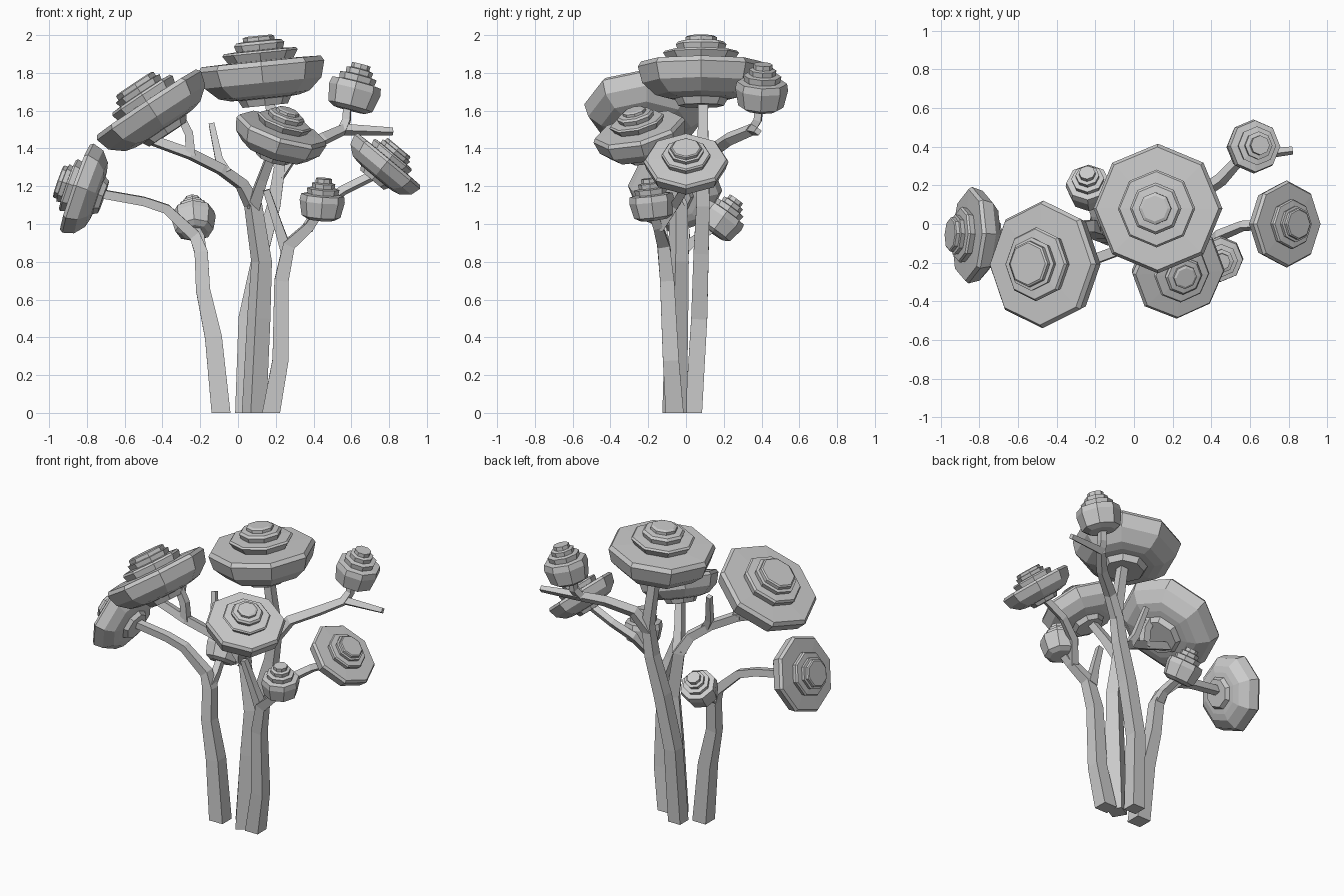
import bpy, bmesh, math
from mathutils import Vector


def finish(bm, name):
    bmesh.ops.recalc_face_normals(bm, faces=bm.faces)
    me = bpy.data.meshes.new(name)
    bm.to_mesh(me)
    bm.free()
    ob = bpy.data.objects.new(name, me)
    bpy.context.collection.objects.link(ob)
    return ob


def skin(bm, rings):
    n = len(rings[0])
    for a, b in zip(rings, rings[1:]):
        for i in range(n):
            j = (i + 1) % n
            bm.faces.new((a[i], a[j], b[j], b[i]))
    bm.faces.new(rings[0][::-1])
    bm.faces.new(rings[-1])


def limb(name, pts, turn=0):
    """Four-sided tapering limb; each point is x, y, z, width."""
    bm = bmesh.new()
    ps = [Vector(p[:3]) for p in pts]
    u = Vector((math.cos(math.radians(turn)), math.sin(math.radians(turn)), 0.01))
    rings = []
    for k, p in enumerate(ps):
        t = (ps[min(k + 1, len(ps) - 1)] - ps[max(k - 1, 0)]).normalized()
        if k == 0 and p.z == 0:
            t = Vector((0, 0, 1))
        if abs(u.dot(t)) > 0.95:
            u = Vector((0, 1, 0))
        u = (u - t * u.dot(t)).normalized()
        v = t.cross(u)
        h = pts[k][3] / 2
        rings.append([bm.verts.new(p + u * a * h + v * b * h)
                      for a, b in ((-1, -1), (1, -1), (1, 1), (-1, 1))])
    skin(bm, rings)
    return finish(bm, name)


# stepped foliage profiles: radius and height as fractions
BASE = [(.36, .02), (.42, .12), (.55, .13), (.72, .17), (.93, .34), (1, .57), (.95, .64)]
TALL = BASE + [(.52, .65), (.6, .76), (.57, .79), (.37, .8), (.4, .88),
               (.36, .92), (.25, .93), (.25, .98), (.2, 1)]
WIDE = BASE + [(.55, .65), (.58, .76), (.55, .8), (.4, .81), (.42, .9),
               (.36, .91), (.36, .98), (.33, 1)]
BUD = [(.6, 0), (.86, .08), (1, .45), (.95, .6), (.68, .62), (.72, .75),
       (.5, .77), (.52, .88), (.36, .9), (.36, 1)]


def canopy(name, center, axis, radius, height, profile):
    bm = bmesh.new()
    rings = []
    for r, z in profile:
        rings.append([bm.verts.new((r * radius * math.cos(i * math.pi / 4),
                                    r * radius * math.sin(i * math.pi / 4),
                                    (z - .4) * height)) for i in range(8)])
    skin(bm, rings)
    ob = finish(bm, name)
    ob.rotation_mode = 'QUATERNION'
    ob.rotation_quaternion = Vector((0, 0, 1)).rotation_difference(Vector(axis))
    ob.location = center


# foliage pads
canopy("top_canopy", (.13, .08, 1.77), (-.1, 0, 1), .335, .38, TALL)
canopy("upper_left_canopy", (-.44, -.21, 1.58), (-.55, .02, .83), .33, .33, WIDE)
canopy("far_left_canopy", (-.805, -.06, 1.175), (-.94, .05, .33), .25, .26, WIDE)
canopy("right_canopy", (.765, 0, 1.3), (.64, 0, .77), .225, .23, WIDE)
canopy("front_canopy", (.215, -.235, 1.445), (.3, -.24, .92), .25, .29, TALL)
canopy("upper_right_canopy", (.615, .4, 1.7), (.25, .05, .96), .14, .25, BUD)
canopy("small_right_canopy", (.445, -.18, 1.11), (.08, -.12, 1), .12, .22, BUD)
canopy("small_left_canopy", (-.235, .19, 1.025), (-.06, .58, .81), .118, .22, BUD)

# left trunk and its branches
limb("left_trunk", [(-.09, -.06, 0, .1), (-.13, -.05, .4, .09), (-.185, -.04, .65, .075),
                    (-.195, -.02, .85, .07), (-.23, -.01, .94, .06), (-.38, -.03, 1.08, .05),
                    (-.5, -.04, 1.12, .047), (-.78, -.06, 1.17, .045)])
limb("left_trunk_twig", [(-.2, -.02, .86, .06), (-.2, .05, .92, .045), (-.23, .15, .98, .04)])

# rear trunk carrying the top canopy
limb("rear_trunk", [(.03, .04, 0, .09), (.045, .07, .5, .085), (.12, .08, .85, .08),
                    (.19, .09, 1.1, .07), (.22, .09, 1.3, .06), (.16, .09, 1.7, .05)])
limb("rear_branch", [(.21, .09, 1.25, .06), (.3, .13, 1.38, .055), (.45, .23, 1.45, .05),
                     (.56, .35, 1.5, .045), (.82, .38, 1.49, .03)])
limb("rear_twig", [(.55, .34, 1.49, .045), (.575, .38, 1.55, .04), (.58, .39, 1.66, .04)])

# middle trunk forking to the upper left and front canopies
limb("middle_trunk", [(.085, -.06, 0, .095), (.11, -.05, .5, .09), (.125, -.04, .8, .08),
                      (.08, -.04, 1.1, .07), (.02, -.08, 1.21, .055), (-.09, -.14, 1.29, .05),
                      (-.25, -.2, 1.37, .05), (-.5, -.21, 1.46, .045)], 30)
limb("middle_fork", [(.08, -.04, 1.09, .065), (.13, -.12, 1.24, .05), (.19, -.21, 1.4, .045)])
limb("middle_stub", [(-.06, -.13, 1.27, .05), (-.1, -.11, 1.34, .04), (-.14, -.05, 1.53, .03)])
limb("middle_twig", [(-.25, -.2, 1.36, .05), (-.26, -.2, 1.48, .045), (-.33, -.2, 1.62, .04)])

# right trunk forking to the right-hand canopies
limb("right_trunk", [(.175, -.06, 0, .095), (.225, -.08, .28, .085), (.23, -.1, .7, .075),
                     (.27, -.12, .89, .065), (.38, -.15, .99, .05), (.44, -.18, 1.08, .045)])
limb("right_branch", [(.37, -.14, .98, .05), (.44, -.06, 1.1, .045), (.56, -.01, 1.18, .04),
                      (.74, 0, 1.27, .04)])
limb("right_stub", [(.255, -.11, .86, .06), (.21, -.13, 1.0, .045), (.15, -.15, 1.18, .035)])
